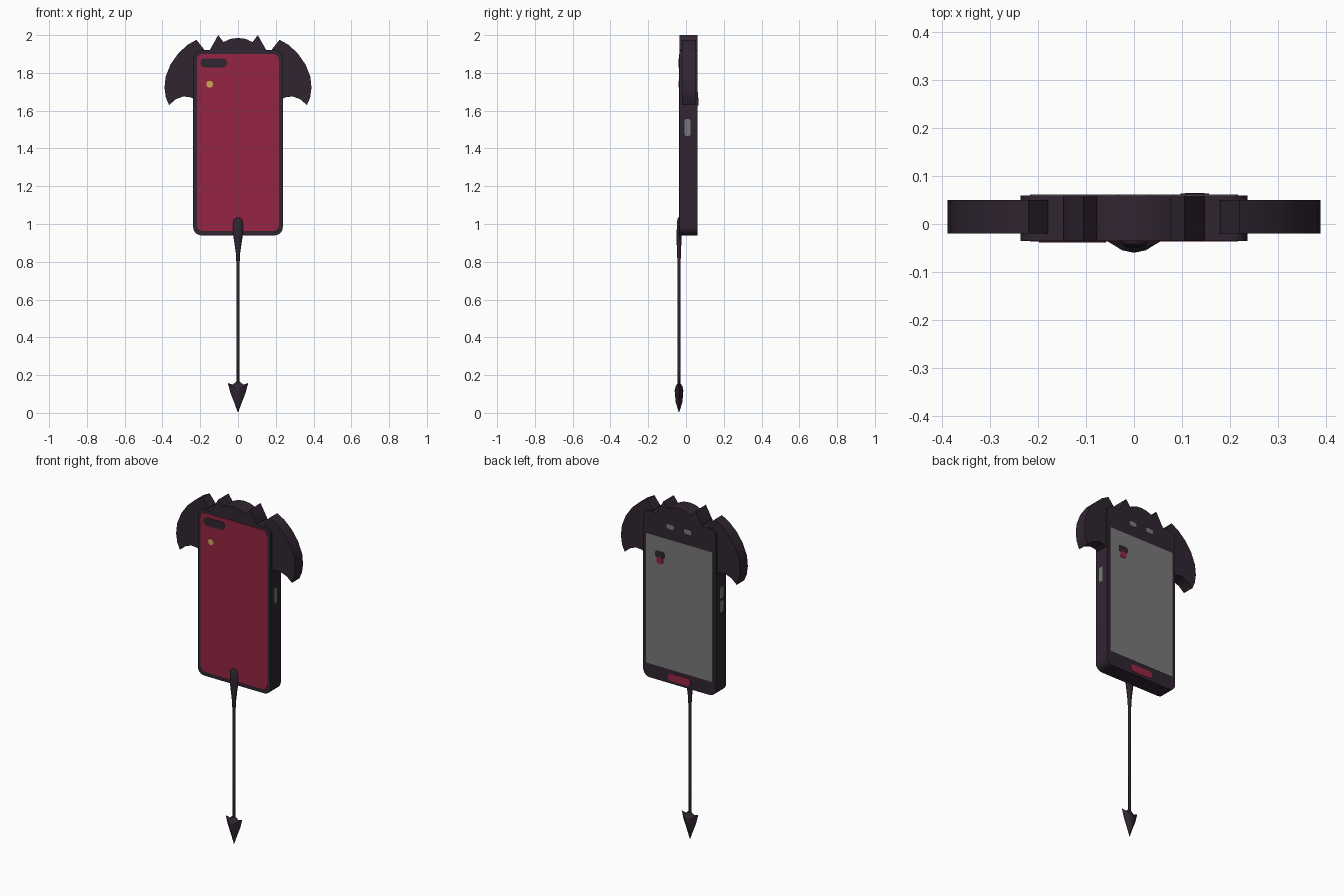
import bpy, bmesh, math
from mathutils import Vector

cube = bpy.data.objects.get("Cube")
if cube:
    bpy.data.objects.remove(cube, do_unlink=True)


def material(name, rgb):
    m = bpy.data.materials.new(name)
    m.use_nodes = True
    m.diffuse_color = (*rgb, 1)
    m.node_tree.nodes["Principled BSDF"].inputs["Base Color"].default_value = (*rgb, 1)
    return m


DARK = material("dark plum", (0.03, 0.0185, 0.031))
RED = material("crimson", (0.30, 0.018, 0.054))
GREY = material("screen grey", (0.19, 0.19, 0.195))
GOLD = material("gold", (0.6, 0.4, 0.1))

FRONT, BACK, SIDE = -0.035, 0.06, 0.237


def finish(name, bm, mat, smooth=30):
    bmesh.ops.recalc_face_normals(bm, faces=bm.faces)
    mesh = bpy.data.meshes.new(name)
    bm.to_mesh(mesh)
    bm.free()
    mesh.materials.append(mat)
    ob = bpy.data.objects.new(name, mesh)
    bpy.context.collection.objects.link(ob)
    bpy.ops.object.select_all(action='DESELECT')
    ob.select_set(True)
    bpy.context.view_layer.objects.active = ob
    bpy.ops.object.shade_smooth_by_angle(angle=math.radians(smooth))
    return ob


def prism(name, outline, a, b, mat, axis="y"):
    """Extrude an outline (u, z) from a to b along the axis."""
    bm = bmesh.new()
    place = (lambda u, z, d: (u, d, z)) if axis == "y" else (lambda u, z, d: (d, u, z))
    near, far = [[bm.verts.new(place(u, z, d)) for u, z in outline] for d in (a, b)]
    bm.faces.new(near)
    bm.faces.new(far)
    for i in range(len(outline)):
        j = (i + 1) % len(outline)
        bm.faces.new((near[i], near[j], far[j], far[i]))
    return finish(name, bm, mat)


def rounded(cx, cz, w, h, r, steps=5):
    """Outline of a rounded rectangle."""
    pts = []
    for k, (sx, sz) in enumerate(((1, 1), (-1, 1), (-1, -1), (1, -1))):
        for i in range(steps + 1):
            t = math.pi / 2 * (k + i / steps)
            pts.append((cx + sx * (w / 2 - r) + r * math.cos(t),
                        cz + sz * (h / 2 - r) + r * math.sin(t)))
    return pts


def mirrored(half):
    """Close a half outline across x = 0, sharing points on the axis."""
    return half + [(-x, z) for x, z in reversed(half) if x > 0]


def front_plate(name, outline, mat, lift=0.002):
    prism(name, outline, FRONT + 0.005, FRONT - lift, mat)


def back_plate(name, outline, mat, lift=0.002):
    prism(name, outline, BACK - 0.005, BACK + lift, mat)


# Phone case
prism("case", rounded(0, 1.43, 2 * SIDE, 0.98, 0.042), FRONT, BACK, DARK)

# Horned crest on top
crest = [(0, 1.90), (0.147, 1.90), (0.147, 1.925), (0.13, 1.955), (0.105, 2.0),
         (0.077, 1.963), (0.04, 1.98), (0, 1.985)]
prism("horned_crest", mirrored(crest), FRONT, BACK, DARK)

# Bat wings
wing = [(0.18, 1.89), (0.18, 1.925), (0.22, 1.975), (0.265, 1.95), (0.315, 1.905),
        (0.357, 1.845), (0.383, 1.78), (0.389, 1.72), (0.382, 1.67), (0.365, 1.63),
        (0.33, 1.66), (0.29, 1.675), (0.255, 1.672), (0.23, 1.66), (0.18, 1.64)]
for side, s in (("left", 1), ("right", -1)):
    prism(side + "_wing", [(s * x, z) for x, z in wing], -0.02, 0.05, DARK)

# Front panel with lens bar and flash
front_plate("front_panel", rounded(0, 1.432, 0.434, 0.937, 0.03), RED)
front_plate("lens_bar", rounded(-0.128, 1.853, 0.14, 0.048, 0.022), DARK, 0.004)
front_plate("flash", rounded(-0.15, 1.74, 0.034, 0.036, 0.015), GOLD, 0.004)

# Screen side
back_plate("screen", rounded(0, 1.404, 0.434, 0.764, 0.008), GREY)
back_plate("home_button", rounded(0, 0.977, 0.148, 0.044, 0.02), RED)
for name, x in (("left_earpiece", 0.06), ("right_earpiece", -0.055)):
    back_plate(name, rounded(x, 1.862, 0.05, 0.028, 0.012), GREY)
back_plate("icon_hood", rounded(0.127, 1.68, 0.06, 0.04, 0.012), DARK, 0.004)
back_plate("icon_face", rounded(0.127, 1.647, 0.04, 0.04, 0.012), RED, 0.005)

# Side buttons
for name, s, z, h in (("power_button", 1, 1.51, 0.09), ("volume_up", -1, 1.535, 0.068),
                      ("volume_down", -1, 1.454, 0.068)):
    prism(name, rounded(0.008, z, 0.03, h, 0.01), s * (SIDE - 0.005), s * (SIDE + 0.001),
          GREY, "x")

# Tail: lofted oval sections (height, half width, half depth)
TAIL_Y = -0.037
sections = [(1.034, 0.008, 0.004), (1.025, 0.021, 0.009), (1.0, 0.027, 0.012),
            (0.95, 0.027, 0.013), (0.90, 0.019, 0.013), (0.85, 0.012, 0.011),
            (0.80, 0.009, 0.009), (0.13, 0.007, 0.007)]
bm = bmesh.new()
rings = []
for z, w, d in sections:
    angles = [math.tau * i / 10 for i in range(10)]
    rings.append([bm.verts.new((w * math.cos(t), TAIL_Y + d * math.sin(t), z)) for t in angles])
for lower, upper in zip(rings, rings[1:]):
    for i in range(10):
        j = (i + 1) % 10
        bm.faces.new((lower[i], lower[j], upper[j], upper[i]))
bm.faces.new(rings[0])
bm.faces.new(rings[-1])
finish("tail", bm, DARK, 50)

# Arrow-shaped tail tip with a raised centre on both faces
tip = mirrored([(0, 0), (0.022, 0.06), (0.041, 0.108), (0.054, 0.158), (0.028, 0.15),
                (0.01, 0.165), (0, 0.167)])
bm = bmesh.new()
rim = [bm.verts.new((x, TAIL_Y, z)) for x, z in tip]
for s in (-1, 1):
    inner = [bm.verts.new(Vector((x * 0.45, TAIL_Y + s * 0.018, 0.115 + (z - 0.115) * 0.5)))
             for x, z in tip]
    hub = bm.verts.new((0, TAIL_Y + s * 0.023, 0.12))
    for i in range(len(tip)):
        j = (i + 1) % len(tip)
        bm.faces.new((rim[i], rim[j], inner[j], inner[i]))
        bm.faces.new((inner[i], inner[j], hub))
finish("tail_tip", bm, DARK, 40)
